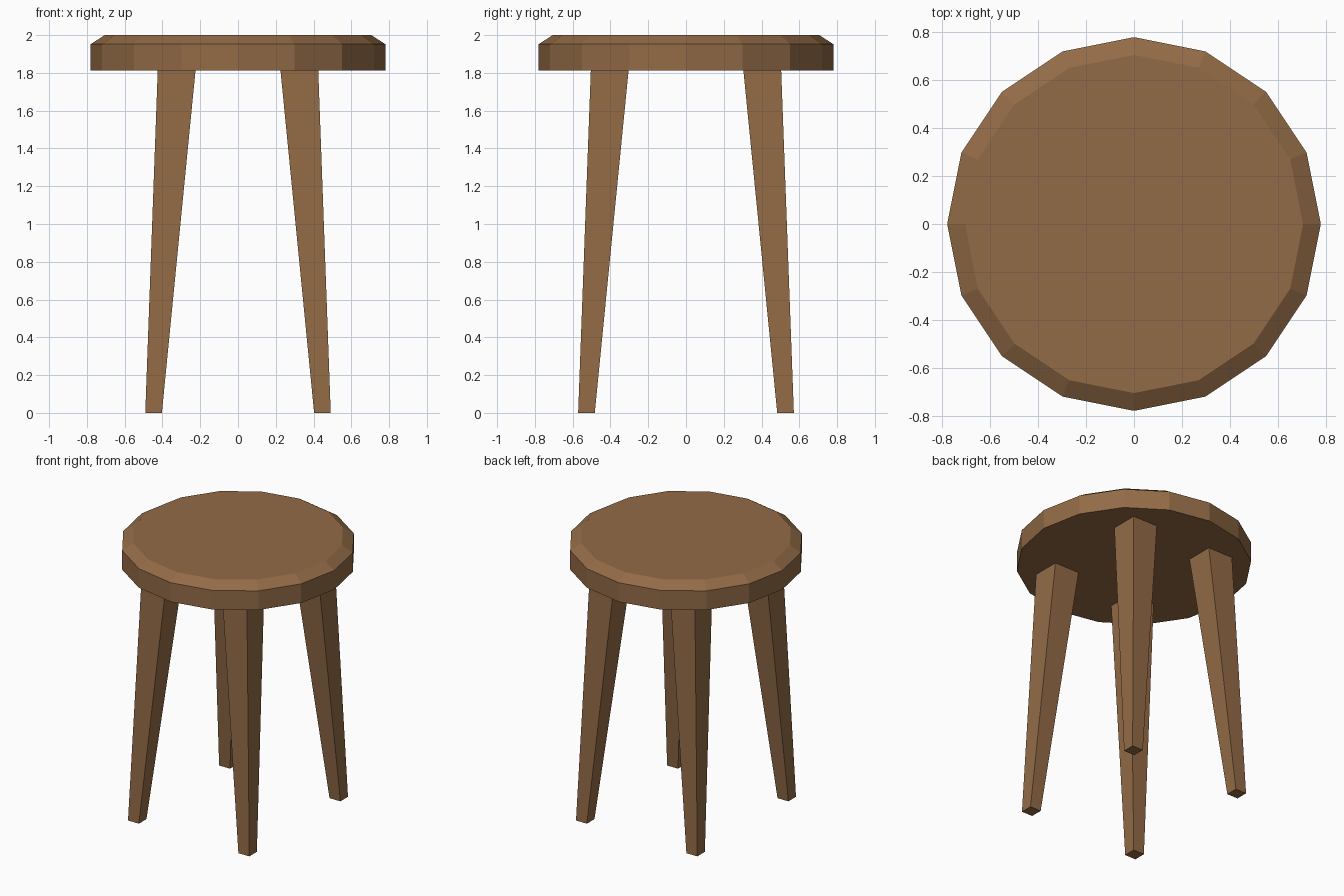
import bpy, bmesh, math

if "Cube" in bpy.data.objects:
    bpy.data.objects.remove(bpy.data.objects["Cube"])

wood = bpy.data.materials.new("brown wood")
wood.diffuse_color = (0.29, 0.147, 0.062, 1)
wood.use_nodes = True
wood.node_tree.nodes["Principled BSDF"].inputs["Base Color"].default_value = wood.diffuse_color


def loft(name, rings):
    """Closed solid skinned through a stack of equal-sized point rings."""
    bm = bmesh.new()
    loops = [[bm.verts.new(p) for p in ring] for ring in rings]
    n = len(loops[0])
    for a, b in zip(loops, loops[1:]):
        for i in range(n):
            j = (i + 1) % n
            bm.faces.new((a[i], a[j], b[j], b[i]))
    bm.faces.new(loops[0][::-1])
    bm.faces.new(loops[-1])
    bmesh.ops.recalc_face_normals(bm, faces=bm.faces)
    mesh = bpy.data.meshes.new(name)
    bm.to_mesh(mesh)
    bm.free()
    mesh.materials.append(wood)
    obj = bpy.data.objects.new(name, mesh)
    bpy.context.collection.objects.link(obj)
    return obj


def circle(r, z, n=16):
    return [(r * math.cos(2 * math.pi * i / n), r * math.sin(2 * math.pi * i / n), z)
            for i in range(n)]


def rect(x0, x1, y0, y1, z):
    return [(x0, y0, z), (x1, y0, z), (x1, y1, z), (x0, y1, z)]


# Sixteen-sided seat with a chamfered top edge
loft("seat", [circle(0.78, 1.812), circle(0.78, 1.952), circle(0.706, 2.0)])

# Four splayed legs tapering towards the floor
for side, sx in (("left", -1), ("right", 1)):
    for end, sy in (("front", -1), ("back", 1)):
        loft(f"{end}_{side}_leg", [
            rect(sx * 0.403, sx * 0.491, sy * 0.483, sy * 0.571, 0),
            rect(sx * 0.225, sx * 0.425, sy * 0.304, sy * 0.504, 1.812)])
